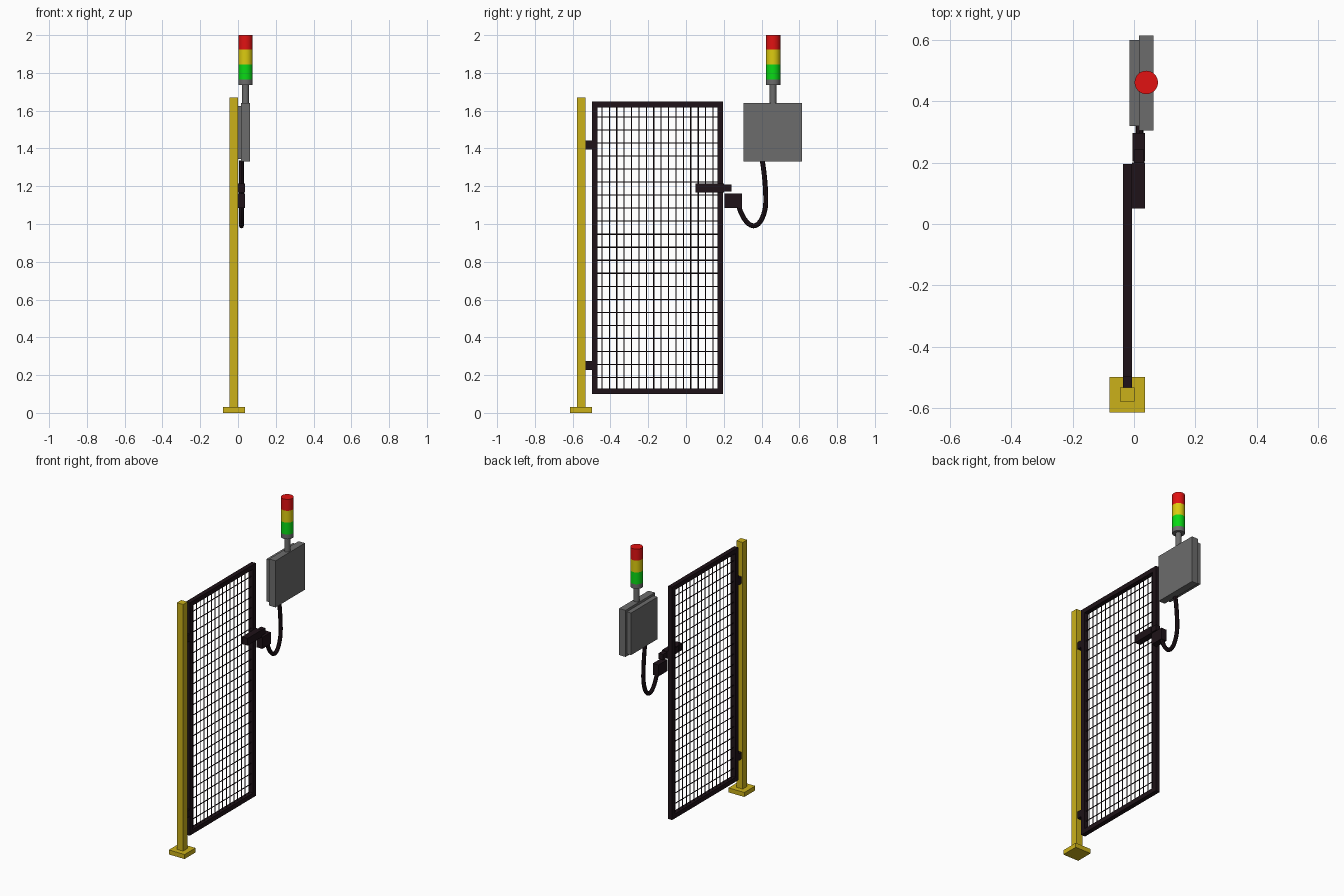
import bpy
import bmesh
from mathutils import Matrix, Vector

if "Cube" in bpy.data.objects:
    bpy.data.objects.remove(bpy.data.objects["Cube"])


def mat(name, r, g, b):
    m = bpy.data.materials.new(name)
    m.diffuse_color = (r, g, b, 1)
    m.use_nodes = True
    m.node_tree.nodes["Principled BSDF"].inputs["Base Color"].default_value = m.diffuse_color
    return m


YELLOW = mat("post_yellow", 0.6, 0.44, 0.01)
BLACK = mat("frame_black", 0.013, 0.006, 0.009)
GREY = mat("cabinet_grey", 0.15, 0.15, 0.15)
RED = mat("lamp_red", 0.75, 0.006, 0.006)
AMBER = mat("lamp_yellow", 0.72, 0.6, 0.005)
GREEN = mat("lamp_green", 0.003, 0.7, 0.008)


def finish(name, bm, material):
    me = bpy.data.meshes.new(name)
    bm.to_mesh(me)
    bm.free()
    me.materials.append(material)
    ob = bpy.data.objects.new(name, me)
    bpy.context.collection.objects.link(ob)
    return ob


def add_box(bm, x, y, z):
    """Box from (min, max) ranges."""
    size = [r[1] - r[0] for r in (x, y, z)]
    mid = Vector([(r[0] + r[1]) / 2 for r in (x, y, z)])
    bmesh.ops.create_cube(bm, size=1, matrix=Matrix.Translation(mid) @ Matrix.Diagonal((*size, 1)))


def box(name, x, y, z, material):
    bm = bmesh.new()
    add_box(bm, x, y, z)
    return finish(name, bm, material)


def add_rod(bm, a, b, radius, sides):
    a, b = Vector(a), Vector(b)
    rot = Vector((0, 0, 1)).rotation_difference(b - a).to_matrix().to_4x4()
    bmesh.ops.create_cone(bm, cap_ends=True, segments=sides, radius1=radius, radius2=radius,
                          depth=(b - a).length, matrix=Matrix.Translation((a + b) / 2) @ rot)


def smooth(ob):
    bpy.ops.object.select_all(action='DESELECT')
    bpy.context.view_layer.objects.active = ob
    ob.select_set(True)
    bpy.ops.object.shade_smooth_by_angle()


# Post and foot plate
box("post_foot", (-0.08, 0.036), (-0.613, -0.498), (0, 0.03), YELLOW)
box("post", (-0.045, 0.001), (-0.578, -0.532), (0.03, 1.67), YELLOW)

# Door frame
DX = (-0.036, -0.006)
Y0, Y1, Z0, Z1, T = -0.498, 0.196, 0.10, 1.648, 0.03
bm = bmesh.new()
for y in (Y0, Y1 - T):
    add_box(bm, DX, (y, y + T), (Z0, Z1))
for z in (Z0, Z1 - T):
    add_box(bm, DX, (Y0 + T, Y1 - T), (z, z + T))
finish("door_frame", bm, BLACK)

# Wire mesh infill
bm = bmesh.new()
for i in range(16):
    y = -0.151 + (i - 7.5) * 0.0392
    add_rod(bm, (-0.021, y, Z0 + T), (-0.021, y, Z1 - T), 0.003, 8)
for i in range(21):
    z = 0.877 + (i - 10) * 0.069
    add_rod(bm, (-0.021, Y0 + T, z), (-0.021, Y1 - T, z), 0.003, 8)
finish("wire_mesh", bm, BLACK)

# Hinges
for label, z in (("lower", 0.251), ("upper", 1.418)):
    box("hinge_" + label, DX, (-0.533, Y0), (z - 0.023, z + 0.023), BLACK)

# Safety lock
box("lock_slide", (-0.006, 0.036), (0.05, 0.2), (1.166, 1.214), BLACK)
box("lock_bolt", (0.0, 0.032), (0.2, 0.242), (1.172, 1.209), BLACK)
box("lock_switch", (-0.005, 0.036), (0.204, 0.297), (1.085, 1.161), BLACK)

# Cable from switch to cabinet
cu = bpy.data.curves.new("cable", 'CURVE')
cu.dimensions = '3D'
cu.bevel_depth = 0.013
cu.bevel_resolution = 2
cu.resolution_u = 8
cu.use_fill_caps = True
sp = cu.splines.new('BEZIER')
path = [((0.278, 1.10), (0.01, -0.045)), ((0.358, 0.99), (0.036, 0.0)),
        ((0.422, 1.11), (0.002, 0.055)), ((0.404, 1.335), (-0.013, 0.075))]
sp.bezier_points.add(len(path) - 1)
for p, ((y, z), (dy, dz)) in zip(sp.bezier_points, path):
    p.co = (0.018, y, z)
    p.handle_left_type = p.handle_right_type = 'FREE'
    p.handle_left = (0.018, y - dy, z - dz)
    p.handle_right = (0.018, y + dy, z + dz)
cable = bpy.data.objects.new("cable", cu)
bpy.context.collection.objects.link(cable)
cu.materials.append(BLACK)
bpy.context.view_layer.objects.active = cable
cable.select_set(True)
bpy.ops.object.convert(target='MESH')
smooth(bpy.context.view_layer.objects.active)

# Control cabinet
box("cabinet_door", (0.016, 0.063), (0.304, 0.613), (1.33, 1.64), GREY)
box("cabinet_back", (-0.015, 0.016), (0.319, 0.599), (1.345, 1.625), GREY)

# Signal tower
for name, z0, z1, r, m in (("tower_pole", 1.64, 1.735, 0.018, GREY),
                           ("tower_collar", 1.735, 1.766, 0.038, GREY),
                           ("lamp_green", 1.766, 1.845, 0.038, GREEN),
                           ("lamp_yellow", 1.845, 1.924, 0.038, AMBER),
                           ("lamp_red", 1.924, 2.0, 0.038, RED)):
    bm = bmesh.new()
    add_rod(bm, (0.04, 0.461, z0), (0.04, 0.461, z1), r, 32)
    smooth(finish(name, bm, m))
